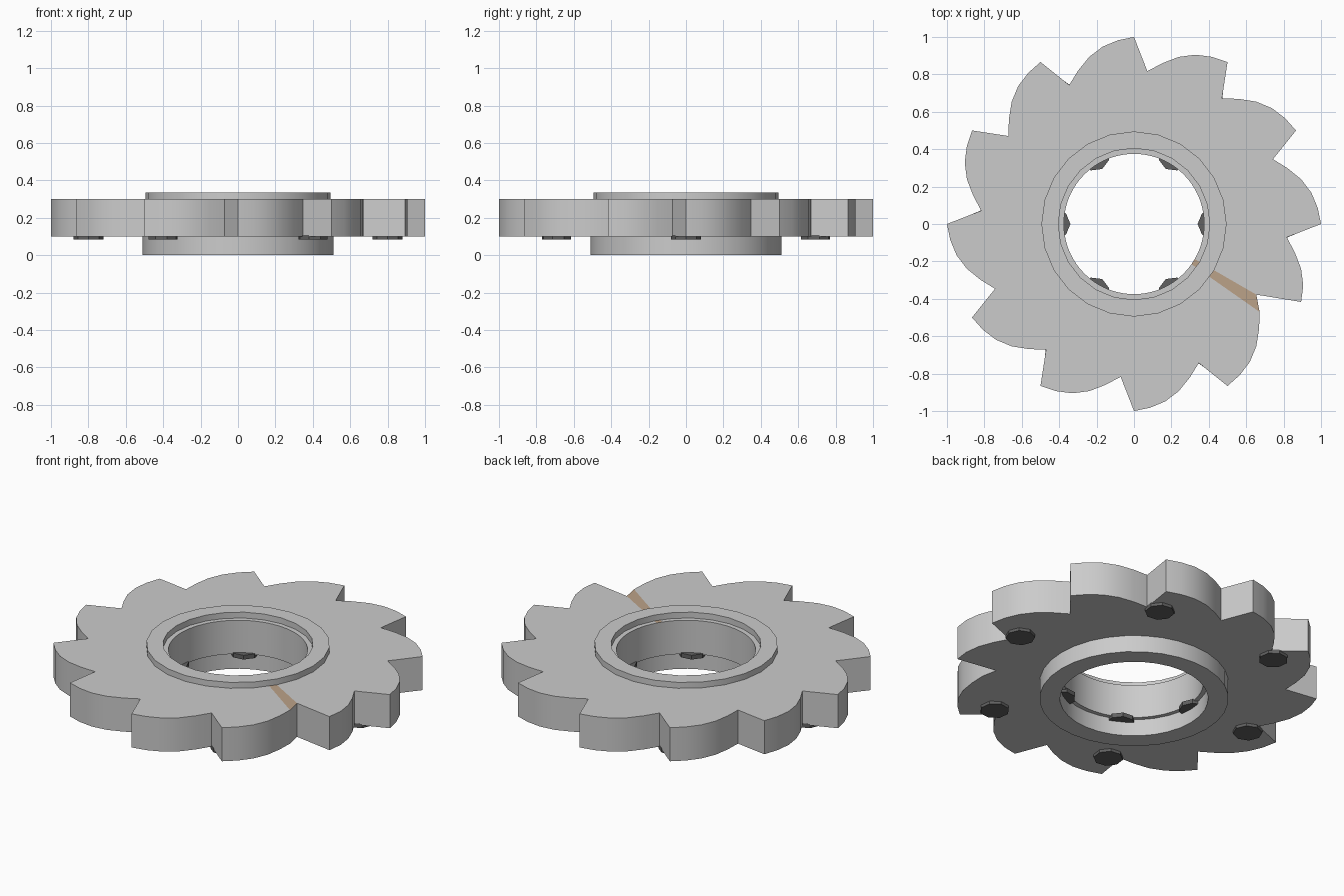
import bpy, bmesh
from math import sin, cos, radians, pi

if "Cube" in bpy.data.objects:
    bpy.data.objects.remove(bpy.data.objects["Cube"])


def finish(bm, name, mats=()):
    bmesh.ops.recalc_face_normals(bm, faces=bm.faces)
    me = bpy.data.meshes.new(name)
    bm.to_mesh(me)
    bm.free()
    ob = bpy.data.objects.new(name, me)
    bpy.context.collection.objects.link(ob)
    for m in mats:
        me.materials.append(m)
    bpy.ops.object.select_all(action='DESELECT')
    ob.select_set(True)
    bpy.context.view_layer.objects.active = ob
    bpy.ops.object.shade_smooth_by_angle(angle=radians(30))
    return ob


def material(name, rgb):
    m = bpy.data.materials.new(name)
    m.diffuse_color = (*rgb, 1)
    m.use_nodes = True
    m.node_tree.nodes["Principled BSDF"].inputs["Base Color"].default_value = m.diffuse_color
    return m


def ring(name, outer, inner, z0, z1, marked=None, mats=()):
    """Closed ring; outer is a list of radii, one per step around z."""
    bm = bmesh.new()
    n = len(outer)
    cols = []
    for i, r in enumerate(outer):
        a = -2 * pi * i / n
        cols.append([bm.verts.new((q * cos(a), q * sin(a), z))
                     for q, z in ((inner, z0), (r, z0), (r, z1), (inner, z1))])
    for i in range(n):
        a, b = cols[i], cols[(i + 1) % n]
        for k in range(4):
            j = (k + 1) % 4
            f = bm.faces.new((a[k], a[j], b[j], b[k]))
            if i == marked and k == 2:
                f.material_index = 1
    return finish(bm, name, mats)


steel = material("steel", (0.8, 0.8, 0.8))
brown = material("brown_mark", (0.5, 0.36, 0.25))
dark = material("dark_pad", (0.12, 0.12, 0.12))

# Toothed wheel: 12 saw teeth in 5 degree steps, with one broken tip
radii = [1.0, 0.82, 0.873, 0.925, 0.963, 0.986] * 12
radii[6] = 0.755
ring("toothed_wheel", radii, 0.375, 0.1, 0.3, marked=6, mats=(steel, brown))

# Raised lip above and hub collar below
ring("upper_lip", [0.495] * 24, 0.405, 0.3, 0.335)
ring("lower_collar", [0.51] * 32, 0.4, 0.0, 0.1)

# Two circles of small octagonal pads under the wheel
for label, dist in (("outer", 0.8), ("inner", 0.42)):
    for i in range(6):
        a = i * pi / 3
        bm = bmesh.new()
        bmesh.ops.create_cone(bm, cap_ends=True, segments=8, radius1=0.08,
                              radius2=0.08, depth=0.025)
        for v in bm.verts:
            x, y = v.co.x + dist, v.co.y
            v.co.x, v.co.y = x * cos(a) - y * sin(a), x * sin(a) + y * cos(a)
            v.co.z += 0.0955
        finish(bm, f"{label}_pad_{i + 1}", (dark,))
